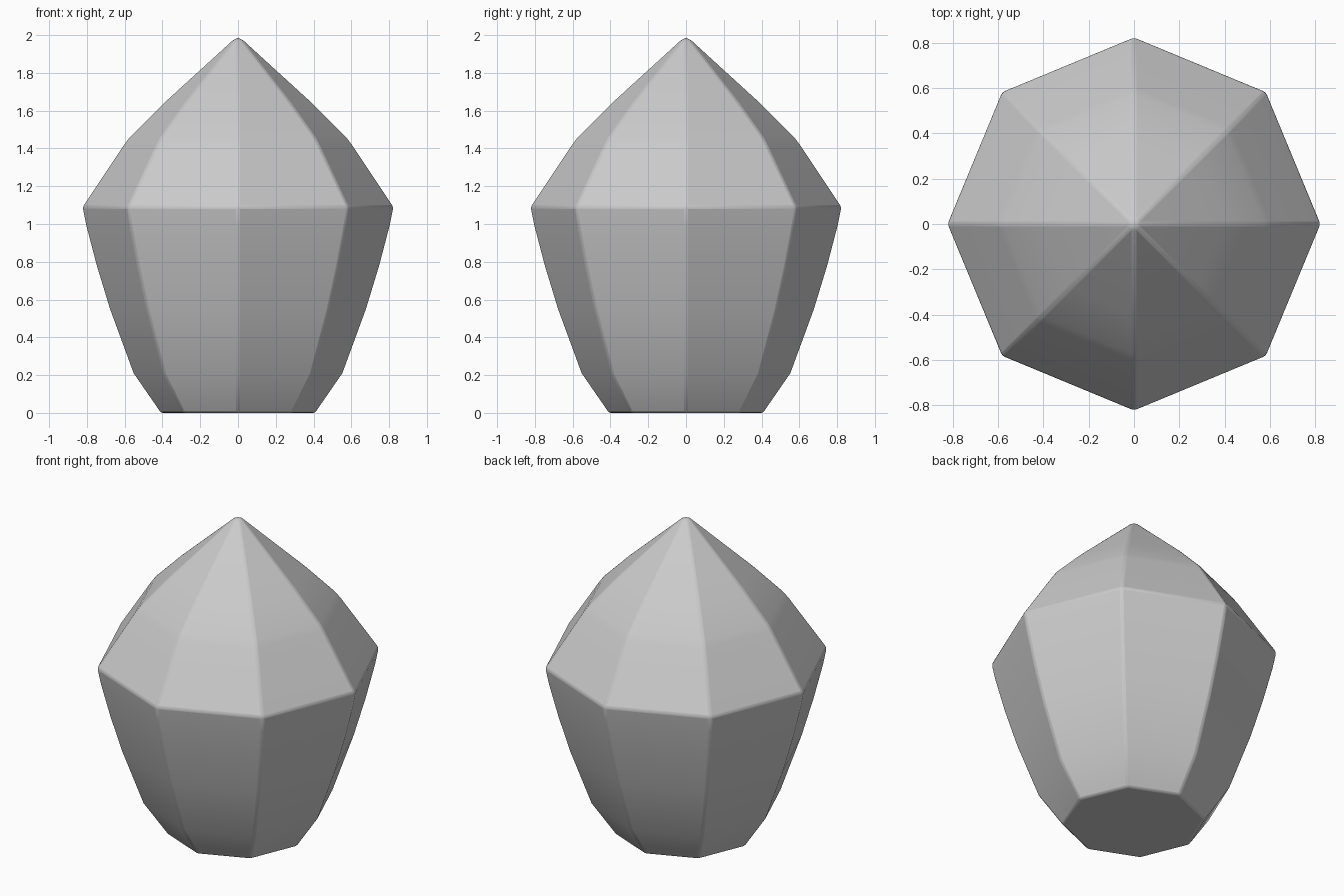
import bpy, bmesh, math

if "Cube" in bpy.data.objects:
    bpy.data.objects.remove(bpy.data.objects["Cube"])

SIDES = 8

# Silhouette from base to crown: (radius, height)
PROFILE = [(0.41, 0.0), (0.555, 0.21), (0.68, 0.55), (0.75, 0.78), (0.805, 0.99),
           (0.825, 1.09), (0.605, 1.42), (0.575, 1.46), (0.40, 1.635)]
APEX = 2.0


def ring(bm, radius, z):
    return [bm.verts.new((radius * math.cos(math.tau * i / SIDES),
                          radius * math.sin(math.tau * i / SIDES), z))
            for i in range(SIDES)]


# Eight-sided gem body
bm = bmesh.new()
rings = [ring(bm, r, z) for r, z in PROFILE]
for low, high in zip(rings, rings[1:]):
    for i in range(SIDES):
        j = (i + 1) % SIDES
        bm.faces.new((low[i], low[j], high[j], high[i]))

# Pointed top and flat base
tip = bm.verts.new((0, 0, APEX))
for i in range(SIDES):
    bm.faces.new((rings[-1][i], rings[-1][(i + 1) % SIDES], tip))
bm.faces.new(rings[0][::-1])
bmesh.ops.recalc_face_normals(bm, faces=bm.faces[:])

mesh = bpy.data.meshes.new("gem_body")
bm.to_mesh(mesh)
bm.free()
gem = bpy.data.objects.new("gem_body", mesh)
bpy.context.collection.objects.link(gem)

# Slightly worn facet edges
bevel = gem.modifiers.new("worn_edges", 'BEVEL')
bevel.width = 0.012
bevel.segments = 2
bevel.limit_method = 'ANGLE'
bevel.angle_limit = math.radians(25)

bpy.context.view_layer.objects.active = gem
gem.select_set(True)
bpy.ops.object.shade_smooth_by_angle(angle=math.radians(15))
